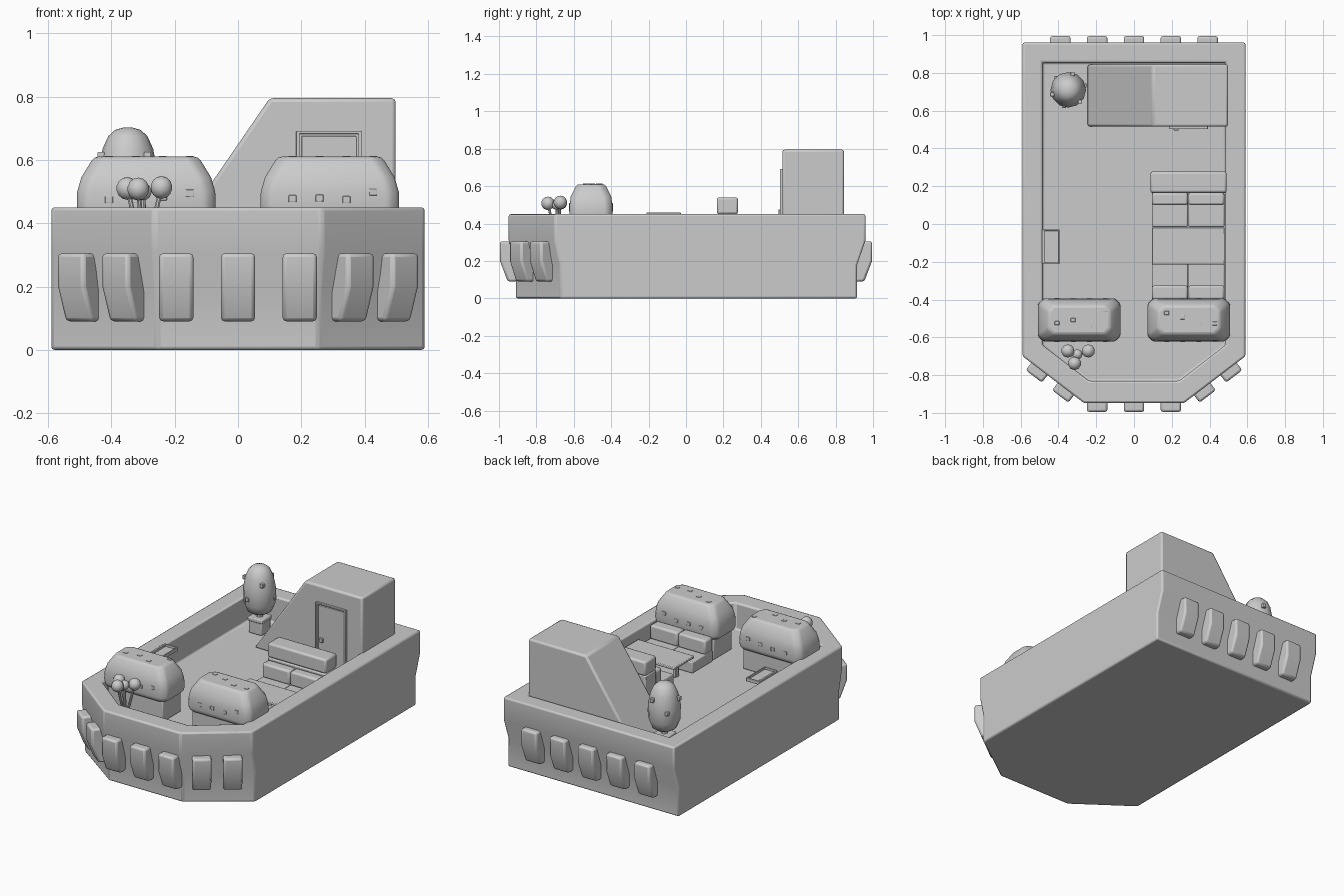
import bpy, bmesh, math, random
from mathutils import Vector, Matrix

if "Cube" in bpy.data.objects:
    bpy.data.objects.remove(bpy.data.objects["Cube"], do_unlink=True)

random.seed(4)
GREY = (0.6, 0.6, 0.6, 1)
mat = bpy.data.materials.new("plain_grey")
mat.use_nodes = True
mat.diffuse_color = GREY
mat.node_tree.nodes["Principled BSDF"].inputs["Base Color"].default_value = GREY

FLOOR, RIM = 0.285, 0.45


def finish(name, bm, bevel=0.0, segments=2, angle=35):
    bmesh.ops.recalc_face_normals(bm, faces=bm.faces)
    mesh = bpy.data.meshes.new(name)
    bm.to_mesh(mesh)
    bm.free()
    mesh.materials.append(mat)
    ob = bpy.data.objects.new(name, mesh)
    bpy.context.collection.objects.link(ob)
    if bevel:
        mod = ob.modifiers.new("soft_edges", 'BEVEL')
        mod.width, mod.segments, mod.limit_method = bevel, segments, 'ANGLE'
    bpy.ops.object.select_all(action='DESELECT')
    ob.select_set(True)
    bpy.context.view_layer.objects.active = ob
    bpy.ops.object.shade_smooth_by_angle(angle=math.radians(angle))
    return ob


def loft(name, rings, **kw):
    """Skin a chain of equal point rings and cap both ends."""
    bm = bmesh.new()
    loops = [[bm.verts.new(p) for p in ring] for ring in rings]
    n = len(loops[0])
    for a, b in zip(loops, loops[1:]):
        for i in range(n):
            j = (i + 1) % n
            bm.faces.new((a[i], a[j], b[j], b[i]))
    bm.faces.new(loops[0])
    bm.faces.new(loops[-1])
    return finish(name, bm, **kw)


def box(name, x, y, z, bevel=0.006):
    ring = [(x[0], y[0]), (x[1], y[0]), (x[1], y[1]), (x[0], y[1])]
    return loft(name, [[(a, b, h) for a, b in ring] for h in z], bevel=bevel)


def rod(name, a, b, r):
    a, b = Vector(a), Vector(b)
    bm = bmesh.new()
    turn = (b - a).to_track_quat('Z', 'Y').to_matrix().to_4x4()
    bmesh.ops.create_cone(bm, cap_ends=True, segments=8, radius1=r, radius2=r * 0.8,
                          depth=(b - a).length, matrix=Matrix.Translation((a + b) / 2) @ turn)
    return finish(name, bm)


# Hull: one skin from the keel up over the rim and down to the deck
def outline(z, half, bow, shoulder, nose, stern):
    right = [(half, stern), (half, shoulder), (nose, bow)]
    return [(x, y, z) for x, y in right + [(-x, y) for x, y in reversed(right)]]


lower = (0.59, -0.91, -0.67, 0.255, 0.915)
upper = (0.59, -0.948, -0.70, 0.265, 0.96)
inner = (0.485, -0.83, -0.64, 0.24, 0.855)
loft("hull", [outline(0, *lower), outline(0.18, *lower), outline(0.31, *upper),
              outline(RIM, *upper), outline(RIM, *inner), outline(FLOOR, *inner)], bevel=0.01)


# Fenders around bow and stern
def fender(name, x, y, angle):
    profile = [(-0.05, 0.09), (0.008, 0.09), (0.05, 0.2), (0.05, 0.305), (-0.05, 0.305)]
    out = Vector((math.cos(angle), math.sin(angle), 0))
    side = Vector((-out.y, out.x, 0))
    base = Vector((x, y, 0))
    loft(name, [[base + out * d + side * s + Vector((0, 0, z)) for d, z in profile]
                for s in (-0.054, 0.054)], bevel=0.012)


for x in (-0.195, 0, 0.195):
    fender("bow_fender", x, -0.945, -math.pi / 2)
for x in (-0.39, -0.195, 0, 0.195, 0.39):
    fender("stern_fender", x, 0.945, math.pi / 2)
slant = math.atan2(-0.325, 0.248)
for x, y in ((0.36, -0.873), (0.5, -0.767)):
    fender("shoulder_fender", x, y, slant)
    fender("shoulder_fender", -x, y, math.pi - slant)

# Cabin with sloping side, framed door and handle
shape = [(-0.25, FLOOR), (0.1, 0.795), (0.498, 0.795), (0.498, FLOOR)]
loft("cabin", [[(x, y, z) for x, z in shape] for y in (0.515, 0.845)], bevel=0.012)
box("door", (0.2, 0.375), (0.509, 0.52), (FLOOR, 0.675), bevel=0.003)
for x in (0.184, 0.38):
    box("door_post", (x, x + 0.011), (0.502, 0.52), (FLOOR, 0.692), bevel=0.002)
box("door_lintel", (0.184, 0.391), (0.502, 0.52), (0.682, 0.692), bevel=0.002)
box("door_handle", (0.21, 0.235), (0.495, 0.515), (0.45, 0.475), bevel=0.003)


# Hedges in planters
def cut_corner_ring(cx, cy, z, a, b, c):
    q = [(a, b - c), (a - c, b), (c - a, b), (-a, b - c),
         (-a, c - b), (c - a, -b), (a - c, -b), (a, c - b)]
    return [(cx + x, cy + y, z) for x, y in q]


for sx in (-1, 1):
    cx, cy = sx * 0.29, -0.508
    box("planter", (cx - 0.19, cx + 0.19), (cy - 0.09, cy + 0.09), (FLOOR, 0.43))
    levels = [(0.41, 0.205, 0.1), (0.43, 0.22, 0.115), (0.5, 0.218, 0.114),
              (0.545, 0.205, 0.108), (0.61, 0.165, 0.076)]
    loft("hedge", [cut_corner_ring(cx, cy, z, a, b, 0.03) for z, a, b in levels],
         bevel=0.014, angle=50)
    for i in range(4):
        x = cx - 0.13 + 0.085 * i
        y = cy + random.uniform(-0.05, 0.05)
        box("hedge_leaf", (x, x + 0.025), (y, y + 0.02), (0.605, 0.613), bevel=0.002)
        z = random.uniform(0.46, 0.49)
        for s in (-1, 1):
            yy = cy + s * 0.113
            box("hedge_leaf", (x, x + 0.025), (yy - 0.004, yy + 0.004), (z, z + 0.022), bevel=0.002)

# Seating: two facing sofas and a table between them
box("sofa_back_planter", (0.09, 0.488), (0.165, 0.27), (FLOOR, 0.45))
box("sofa_headrest", (0.087, 0.49), (0.165, 0.278), (0.45, 0.54), bevel=0.012)
for x in (0.095, 0.288):
    span = (x, x + 0.19)
    box("rear_sofa_seat", span, (-0.015, 0.165), (FLOOR, 0.355))
    box("rear_sofa_back", span, (0.1, 0.165), (0.35, 0.44), bevel=0.012)
    box("front_sofa_seat", span, (-0.4, -0.2), (FLOOR, 0.355))
    box("front_sofa_back", span, (-0.4, -0.325), (0.35, 0.44), bevel=0.012)
box("table_top", (0.095, 0.48), (-0.215, -0.018), (0.375, 0.392), bevel=0.004)
for x in (0.14, 0.42):
    box("table_leg", (x, x + 0.02), (-0.13, -0.1), (FLOOR, 0.378), bevel=0.002)

# Fold-down shelf on the side wall
box("shelf_back", (-0.487, -0.474), (-0.21, -0.03), (0.36, 0.458), bevel=0.002)
box("shelf_plate", (-0.48, -0.398), (-0.205, -0.035), (0.435, 0.445), bevel=0.002)
for y in (-0.212, -0.036):
    box("shelf_rim", (-0.48, -0.395), (y, y + 0.008), (0.435, 0.458), bevel=0.002)
box("shelf_lip", (-0.403, -0.395), (-0.21, -0.03), (0.435, 0.458), bevel=0.002)
box("shelf_bracket", (-0.485, -0.43), (-0.135, -0.105), (0.35, 0.44), bevel=0.002)

# Potted topiary at the stern
tx, ty = -0.348, 0.71
box("tree_pot", (tx - 0.045, tx + 0.045), (ty - 0.045, ty + 0.045), (FLOOR, 0.365))
box("tree_pot_rim", (tx - 0.05, tx + 0.05), (ty - 0.05, ty + 0.05), (0.36, 0.385))
rod("tree_trunk", (tx, ty, 0.37), (tx, ty, 0.43), 0.022)
crown = [(0.41, 0.05), (0.425, 0.072), (0.47, 0.09), (0.56, 0.094),
         (0.635, 0.08), (0.675, 0.062), (0.695, 0.04), (0.702, 0.015)]
loft("tree_crown", [[(tx + r * math.cos(k * math.tau / 12), ty + r * math.sin(k * math.tau / 12), z)
                     for k in range(12)] for z, r in crown], angle=60)
for i, z in enumerate((0.5, 0.6, 0.53, 0.6, 0.5, 0.6)):
    a = math.radians(60 * i + 15)
    px, py = tx + 0.088 * math.cos(a), ty + 0.088 * math.sin(a)
    box("tree_leaf", (px - 0.011, px + 0.011), (py - 0.011, py + 0.011), (z, z + 0.025), bevel=0.003)

# Round-headed flowers at the bow
root = (-0.295, -0.69, FLOOR)
for x, y, z in ((-0.35, -0.672, 0.51), (-0.315, -0.738, 0.508),
                (-0.242, -0.672, 0.513), (-0.3, -0.69, 0.5)):
    rod("flower_stem", root, (x, y, z), 0.009)
    bm = bmesh.new()
    r = 0.036 if z > 0.505 else 0.028
    bmesh.ops.create_uvsphere(bm, u_segments=10, v_segments=7, radius=r,
                              matrix=Matrix.Translation((x, y, z)))
    finish("flower_head", bm, angle=60)
